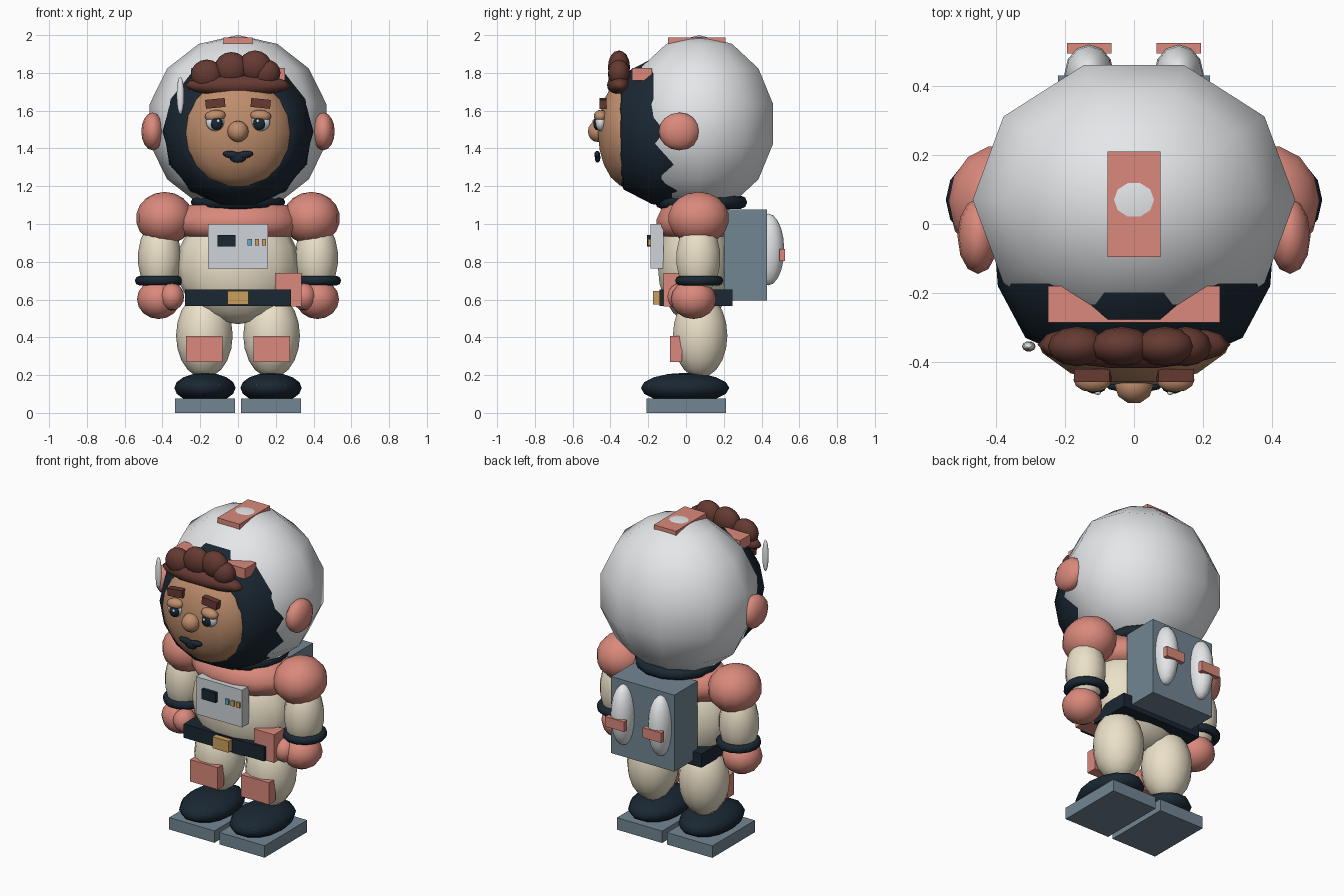
import bpy, bmesh, math
from mathutils import Matrix, Vector

if "Cube" in bpy.data.objects:
    bpy.data.objects.remove(bpy.data.objects["Cube"])

COL = dict(
    white=(.78, .80, .82), panel=(.62, .65, .68), cream=(.83, .75, .58), pink=(.70, .25, .20),
    navy=(.01, .02, .032), skin=(.52, .27, .15), hair=(.13, .042, .032),
    slate=(.17, .24, .29), gold=(.60, .35, .11), blue=(.12, .40, .60))
mats = {}


def mat(c):
    if c not in mats:
        mats[c] = bpy.data.materials.new(c)
        mats[c].diffuse_color = (*COL[c], 1)
    return mats[c]


def finish(name, bm, col, smooth=False):
    bmesh.ops.recalc_face_normals(bm, faces=bm.faces)
    me = bpy.data.meshes.new(name)
    for f in bm.faces:
        f.smooth = smooth
    bm.to_mesh(me)
    bm.free()
    me.materials.append(mat(col))
    ob = bpy.data.objects.new(name, me)
    bpy.context.collection.objects.link(ob)
    return ob


def ball(name, c, r, col, seg=14, rings=9, tilt=0):
    bm = bmesh.new()
    bmesh.ops.create_uvsphere(bm, u_segments=seg, v_segments=rings, radius=1,
                              matrix=Matrix.Rotation(math.pi / 2, 4, 'Z'))
    m = Matrix.Translation(c) @ Matrix.Rotation(tilt, 4, 'Y') @ Matrix.Diagonal((*r, 1))
    bm.transform(m)
    return finish(name, bm, col, True)


def box(name, lo, hi, col, tilt=0):
    lo, hi = Vector(lo), Vector(hi)
    bm = bmesh.new()
    bmesh.ops.create_cube(bm, size=1)
    bm.transform(Matrix.Translation((lo + hi) / 2) @ Matrix.Rotation(tilt, 4, 'Y')
                 @ Matrix.Diagonal((*(hi - lo), 1)))
    return finish(name, bm, col)


def side_box(name, s, lo, hi, col, tilt=0):
    """Box given on the +x side, mirrored when s is -1."""
    x0, x1 = sorted((s * lo[0], s * hi[0]))
    return box(name, (x0, lo[1], lo[2]), (x1, hi[1], hi[2]), col, s * tilt)


def lathe(name, prof, m, col, n=14, closed=False, smooth=True):
    """Revolve (radius, height) points about local z; caps the ends unless closed."""
    bm = bmesh.new()
    rows = [[bm.verts.new((r * math.cos(2 * math.pi * i / n), r * math.sin(2 * math.pi * i / n), h))
             for i in range(n)] for r, h in prof]
    k = len(rows)
    for j in range(k if closed else k - 1):
        a, b = rows[j], rows[(j + 1) % k]
        for i in range(n):
            bm.faces.new((a[i], a[(i + 1) % n], b[(i + 1) % n], b[i]))
    if not closed:
        bm.faces.new(rows[0])
        bm.faces.new(rows[-1])
    bm.transform(m)
    return finish(name, bm, col, smooth)


def ring(name, c, major, minor, col, n=14):
    prof = [(major + minor * math.cos(t * math.pi / 4), minor * math.sin(t * math.pi / 4)) for t in range(8)]
    return lathe(name, prof, Matrix.Translation(c), col, n, True)


# Helmet, visor rim and fittings
ball("helmet", (0, .07, 1.53), (.48, .422, .47), "white", 10, 7)
lathe("visor_rim", [(.36, -.1), (.405, .05), (.395, .18), (.315, .33), (.27, .35)],
      Matrix.Translation((0, 0, 1.49)) @ Matrix.Rotation(math.pi / 2, 4, 'X'), "navy", 14)
box("helmet_top_plate", (-.077, -.095, 1.95), (.077, .21, 1.987), "pink")
box("helmet_brow_bar", (-.25, -.285, 1.76), (.25, -.18, 1.825), "pink")
ball("helmet_side_light", (-.305, -.355, 1.68), (.02, .015, .1), "white", 10, 8)

# Face
ball("face", (0, -.3, 1.485), (.295, .17, .295), "skin", 14, 10)
ball("nose", (0, -.468, 1.49), (.056, .054, .056), "skin", 10, 8)
ball("lower_lip", (0, -.468, 1.352), (.045, .016, .028), "navy", 10, 6)
for s, t in ((-1, "right"), (1, "left")):
    ball("upper_lip_" + t, (s * .032, -.47, 1.366), (.05, .016, .02), "navy", 10, 6, -s * .15)
    ball("eye_" + t, (s * .12, -.452, 1.54), (.05, .03, .048), "white", 12, 8)
    ball("pupil_" + t, (s * .113, -.472, 1.532), (.033, .02, .035), "navy", 10, 8)
    ball("glint_" + t, (s * .105, -.49, 1.545), (.009, .006, .009), "white", 8, 6)
    ball("eyelid_" + t, (s * .12, -.452, 1.572), (.056, .036, .032), "skin", 12, 8, s * .1)
    side_box("eyebrow_" + t, s, (.068, -.458, 1.615), (.172, -.42, 1.662), "hair", .1)
    ball("ear_cup_" + t, (s * .452, -.035, 1.49), (.06, .11, .1), "pink", 12, 8)

# Hair
ball("hair_fringe", (0, -.35, 1.735), (.28, .07, .058), "hair", 14, 8)
for i, (x, z, r) in enumerate(((-.165, 1.79, .085), (-.035, 1.825, .09), (.09, 1.835, .088), (.15, 1.80, .075))):
    ball(f"hair_curl_{i}", (x, -.355, z), (r, .058, r * .95), "hair", 12, 8)

# Torso, collar and neck
ball("torso", (0, .05, .78), (.325, .205, .31), "cream", 14, 10)
lathe("collar", [(.29, -.09), (.325, -.04), (.325, 0), (.27, .075)],
      Matrix.Translation((0, .05, 1.025)) @ Matrix.Diagonal((1, .65, 1, 1)), "pink", 14)
ring("neck_ring", (0, .08, 1.115), .215, .035, "navy")

# Chest panel and belt
box("chest_panel", (-.16, -.188, .765), (.16, -.12, 1.0), "panel")
box("chest_screen", (-.108, -.207, .88), (-.012, -.18, .943), "navy")
for i, (x, c) in enumerate(((.062, "blue"), (.1, "gold"), (.138, "gold"))):
    box(f"chest_button_{i}", (x - .011, -.2, .887), (x + .011, -.18, .92), c)
box("belt", (-.28, -.14, .565), (.28, .245, .652), "navy")
box("belt_buckle", (-.056, -.175, .573), (.056, -.13, .645), "gold")
box("belt_pouch", (.195, -.12, .563), (.335, -.02, .74), "pink")

# Backpack
box("backpack", (-.22, .2, .595), (.22, .43, 1.077), "slate")

for s, t in ((-1, "right"), (1, "left")):
    ball("tank_" + t, (s * .13, .435, .865), (.072, .085, .19), "white", 12, 10)
    side_box("tank_clamp_" + t, s, (.065, .495, .805), (.195, .525, .868), "pink")
    # Arms
    ball("shoulder_" + t, (s * .388, .067, 1.03), (.152, .165, .14), "pink", 14, 9)
    ball("arm_" + t, (s * .415, .065, .82), (.115, .12, .2), "cream", 14, 9)
    ring("wrist_band_" + t, (s * .415, .07, .70), .105, .026, "navy")
    ball("hand_" + t, (s * .42, .04, .602), (.115, .12, .105), "pink", 12, 8)
    ball("thumb_" + t, (s * .35, -.03, .615), (.065, .072, .072), "pink", 10, 8)
    # Legs
    ball("leg_" + t, (s * .178, .075, .41), (.15, .148, .225), "cream", 14, 10)
    side_box("knee_pad_" + t, s, (.082, -.085, .27), (.275, -.02, .408), "pink")
    ball("boot_" + t, (s * .175, -.005, .132), (.162, .24, .08), "navy", 14, 8)
    side_box("sole_" + t, s, (.017, -.21, 0), (.333, .213, .075), "slate")
    side_box("boot_trim_" + t, s, (.095, -.2, .136), (.255, -.185, .15), "cream")

for m in bpy.data.materials:
    if m.users and not m.is_grease_pencil:
        m.use_nodes = True
        m.node_tree.nodes["Principled BSDF"].inputs["Base Color"].default_value = m.diffuse_color
